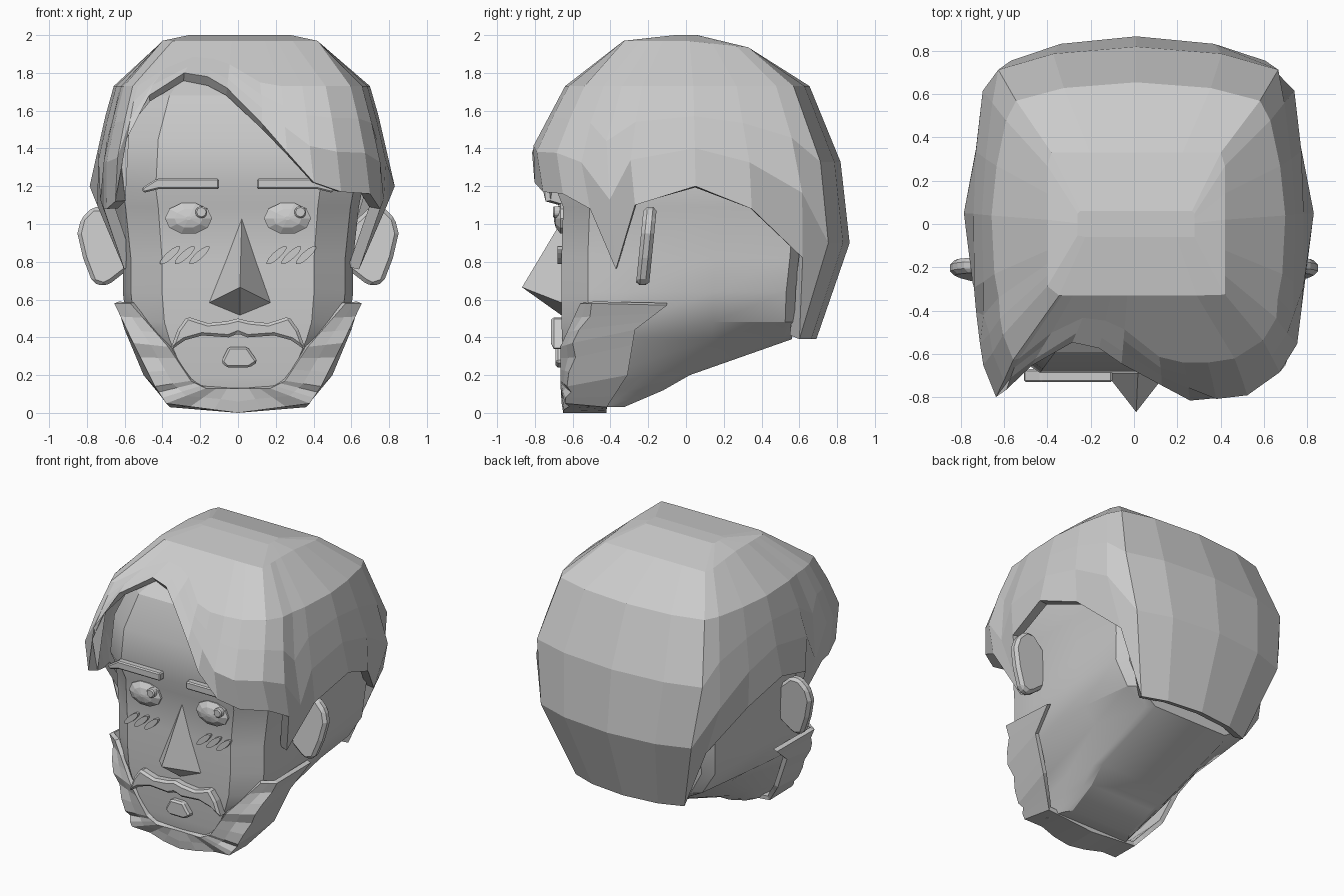
import bpy, bmesh
from math import radians, sin, cos, pi

if "Cube" in bpy.data.objects:
    bpy.data.objects.remove(bpy.data.objects["Cube"])


def make(name, verts, faces, smooth=0, solid=0, bevel=0):
    bm = bmesh.new()
    vs = [bm.verts.new(v) for v in verts]
    for f in faces:
        bm.faces.new([vs[i] for i in f])
    bmesh.ops.remove_doubles(bm, verts=bm.verts, dist=1e-4)
    bmesh.ops.recalc_face_normals(bm, faces=bm.faces)
    me = bpy.data.meshes.new(name)
    bm.to_mesh(me)
    bm.free()
    ob = bpy.data.objects.new(name, me)
    bpy.context.collection.objects.link(ob)
    if solid:
        m = ob.modifiers.new("thickness", 'SOLIDIFY')
        m.thickness, m.offset = solid, -1
    if bevel:
        m = ob.modifiers.new("bevel", 'BEVEL')
        m.width, m.segments = bevel, 1
    if smooth:
        bpy.ops.object.select_all(action='DESELECT')
        ob.select_set(True)
        bpy.context.view_layer.objects.active = ob
        bpy.ops.object.shade_smooth_by_angle(angle=radians(smooth))
    return ob


def loft(name, rings, closed=True, cap0=False, cap1=False, **kw):
    n = len(rings[0])
    verts = [p for r in rings for p in r]
    faces = []
    for i in range(len(rings) - 1):
        for j in range(n if closed else n - 1):
            k = (j + 1) % n
            faces.append((i * n + j, i * n + k, (i + 1) * n + k, (i + 1) * n + j))
    if cap0:
        faces.append(range(n))
    if cap1:
        faces.append(range(len(verts) - n, len(verts)))
    return make(name, verts, faces, **kw)


def plate(name, pts, y0, y1, sx=1, tilt=0, **kw):
    """Extrude an xz outline from y0 to y1."""
    rings = [[(sx * x, y + tilt * (z - 0.88), z) for x, z in pts] for y in (y0, y1)]
    return loft(name, rings, cap0=True, cap1=True, **kw)


def interp(table, z):
    if z >= table[0][0]:
        return table[0][1]
    for (za, a), (zb, b) in zip(table, table[1:]):
        if z >= zb:
            return b + (a - b) * (z - zb) / (za - zb)
    return table[-1][1]


# head: z, half width, front y, back y, width factor at the back
rings = []
for z, w, f, b, k in [(0.03, 0.30, -0.60, -0.33, 0.9), (0.12, 0.36, -0.63, -0.12, 0.8),
                      (0.20, 0.43, -0.64, 0.02, 0.75), (0.39, 0.55, -0.655, 0.56, 0.6),
                      (0.48, 0.59, -0.66, 0.575, 0.84), (0.64, 0.61, -0.66, 0.58, 0.98),
                      (0.82, 0.61, -0.66, 0.60, 1), (1.09, 0.64, -0.65, 0.62, 1),
                      (1.19, 0.66, -0.69, 0.62, 1), (1.45, 0.64, -0.67, 0.6, 1),
                      (1.68, 0.55, -0.59, 0.52, 1), (1.84, 0.38, -0.40, 0.35, 1)]:
    c = min(0.14, (b - f) * 0.3)
    half = [(0.66 * w, f), (0.93 * w, f + c), (w, f + (b - f) * 0.3),
            (w * (1 + k) / 2, f + (b - f) * 0.65), (k * w, b - 0.05), (0.88 * k * w, b)]
    rings.append([(x, y, z) for x, y in half] + [(-x, y, z) for x, y in half[::-1]])
loft("head", rings, cap0=True, cap1=True, smooth=28)

# hair: outer silhouettes by height
WIDTH = [(1.97, 0.41), (1.72, 0.70), (1.2, 0.82), (1.08, 0.79), (0.8, 0.68), (0.39, 0.52)]
FRONT = [(1.97, 0.32), (1.73, 0.64), (1.4, 0.815), (1.25, 0.815), (1.1, 0.75), (0.76, 0.70)]
BACK = [(1.97, 0.33), (1.74, 0.65), (1.3, 0.83), (0.88, 0.868), (0.39, 0.69)]
# columns: plan direction and height of the lower edge
side = [(0.94, -0.68, 1.08), (0.95, -0.53, 0.76), (0.98, -0.36, 1.10), (1, 0.06, 1.20),
        (0.965, 0.41, 1.08), (0.90, 0.73, 0.82), (0.83, 0.87, 0.39), (0.5, 0.96, 0.39)]
fringe_right = [(-0.1, -1, 1.72), (0.16, -1, 1.53), (0.32, -1, 1.38), (0.48, -1, 1.22),
                (0.66, -0.97, 1.17), (0.85, -0.84, 1.16)]
fringe_left = [(-0.92, -0.80, 1.08), (-0.85, -0.98, 1.12), (-0.81, -0.97, 1.45),
               (-0.70, -0.98, 1.68), (-0.5, -1, 1.80), (-0.28, -1, 1.78)]
columns = fringe_right + side + [(0, 1, 0.39)] + [(-x, y, z) for x, y, z in side[::-1]] + fringe_left


def hair_point(ux, uy, z):
    y = uy * interp(FRONT if uy < 0 else BACK, z)
    return ((1 if ux > 0 else 0.97) * ux * interp(WIDTH, z) + 0.01, y, z)


def crown_point(ux, uy, s):
    """Squared-off flat crown that drops slightly towards the back."""
    m = max(abs(ux), abs(uy))
    ux, uy = ux / m, uy / m
    if s == 1:
        return (0.01 + 0.41 * ux, 0.33 * uy, 1.97 - 0.035 * max(0, uy))
    return (0.01 + 0.27 * ux, 0.06 * uy, 2.0)


rings = [[crown_point(x, y, s) for x, y, _ in columns] for s in (0, 1)]
for g in (1, 0.7, 0.38, 0):
    ring = []
    for x, y, low in columns:
        top = max(1.73, (low + 1.97) / 2)
        ring.append(hair_point(x, y, low + (top - low) * g))
    rings.append(ring)
loft("hair", rings, cap0=True, solid=0.06)

# beard: inner edge, outer edge and back edge along half the jaw
stations = [((0.57, -0.56, 0.58), (0.655, -0.50, 0.58), (0.64, -0.10, 0.57)),
            ((0.37, -0.665, 0.35), (0.555, -0.60, 0.37), (0.60, -0.27, 0.44)),
            ((0.25, -0.665, 0.17), (0.44, -0.63, 0.14), (0.50, -0.31, 0.20)),
            ((0.17, -0.665, 0.13), (0.38, -0.64, 0.05), (0.36, -0.42, 0.03)),
            ((0, -0.66, 0.13), (0, -0.65, 0.0), (0, -0.42, 0.0))]
half = []
for a, b in zip(stations, stations[1:]):
    for k in range(3):
        row = [tuple(p[i] + (q[i] - p[i]) * k / 3 for i in range(3)) for p, q in zip(a, b)]
        x, y, z = row[1]
        row[1] = (x, y + (0.025 if k % 2 else 0), z)
        row.insert(1, tuple((row[0][i] + row[1][i]) / 2 for i in range(3)))
        half.append(row)
p, q, r = stations[-1]
half.append([p, (0, -0.66, 0.06), q, r])
rows = half + [[(-x, y, z) for x, y, z in row] for row in half[-2::-1]]
loft("beard", rows, closed=False, solid=0.03)

# nose
make("nose", [(0.02, -0.65, 1.03), (-0.16, -0.65, 0.58), (0.18, -0.65, 0.58),
              (0.01, -0.868, 0.665), (0.01, -0.65, 0.51)],
     [(0, 1, 3), (0, 3, 2), (1, 4, 3), (4, 2, 3), (0, 2, 4, 1)])

# moustache and chin tuft
upper = [(0, 0.50), (0.06, 0.485), (0.16, 0.475), (0.27, 0.51), (0.32, 0.44), (0.36, 0.33)]
lower = [(0.28, 0.385), (0.19, 0.41), (0.05, 0.40), (0, 0.42)]
h = upper + lower
plate("moustache", h + [(-x, z) for x, z in h[-2:0:-1]], -0.715, -0.63, bevel=0.015)
plate("chin_tuft", [(-0.05, 0.35), (0.05, 0.35), (0.105, 0.27), (0.06, 0.24), (-0.06, 0.24), (-0.09, 0.27)],
      -0.69, -0.62, bevel=0.012)


def ellipse(cx, cz, a, b, n, rot=0):
    pts = [(a * cos(2 * pi * i / n), b * sin(2 * pi * i / n)) for i in range(n)]
    return [(cx + u * cos(rot) - v * sin(rot), cz + u * sin(rot) + v * cos(rot)) for u, v in pts]


ear = [(0.58, 0.76), (0.67, 0.69), (0.71, 0.67), (0.77, 0.69), (0.82, 0.82), (0.85, 0.95),
       (0.83, 1.03), (0.77, 1.09), (0.70, 1.09), (0.58, 0.98)]
brow = [(0.10, 1.185), (0.10, 1.24), (0.43, 1.24), (0.51, 1.19), (0.50, 1.165), (0.42, 1.185)]
for s, label in ((1, "right"), (-1, "left")):
    # ears
    plate("ear_" + label, ear, -0.245, -0.175, sx=s, tilt=0.1, bevel=0.02)
    # eyebrows
    plate("eyebrow_" + label, brow, -0.73, -0.67, sx=s, bevel=0.008)
    # eyes: faceted domes with off-centre pupils
    cx = 0.262 * s - 0.0
    shape = [(1, -0.62), (1, -0.665), (0.6, -0.69), (0.12, -0.70)]
    loft("eye_" + label, [[(x, y, z) for x, z in ellipse(cx, 1.03, 0.125 * k, 0.085 * k, 10)]
                          for k, y in shape], cap0=True, cap1=True)
    plate("pupil_" + label, ellipse(cx + 0.068, 1.063, 0.034, 0.034, 8), -0.705, -0.66, bevel=0.008)
    # cheek marks
    for i in range(3):
        plate("cheek_mark_%s_%d" % (label, i + 1),
              ellipse(0.282 * s + 0.078 * (i - 1), 0.835, 0.07, 0.02, 12, radians(42)), -0.68, -0.64)
